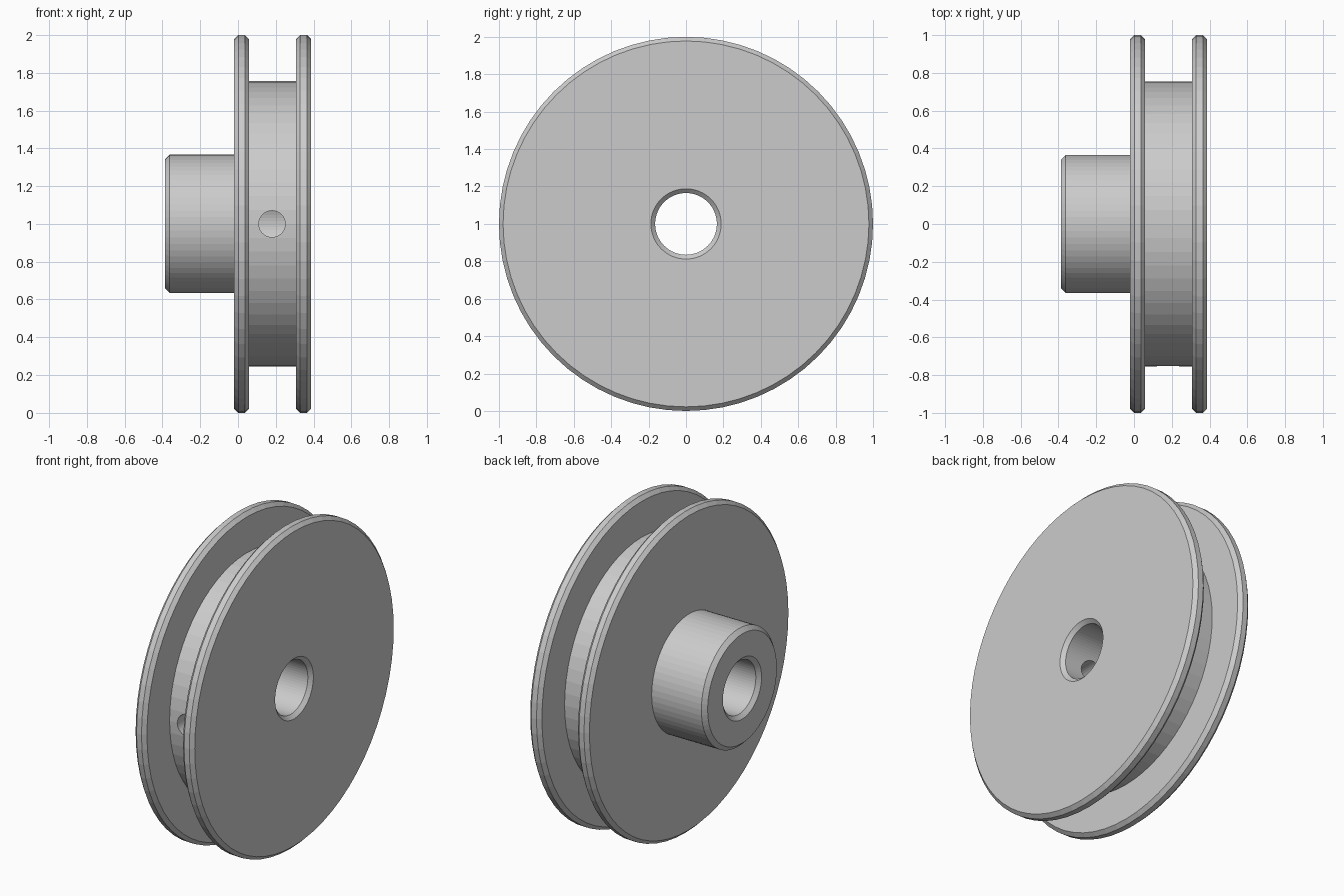
import bpy, bmesh
from math import cos, sin, tau, radians
from mathutils import Matrix

if "Cube" in bpy.data.objects:
    bpy.data.objects.remove(bpy.data.objects["Cube"])

SEGMENTS = 64
AXIS_Z = 1.0
CH = 0.022  # edge chamfer


def flange(x0, x1, r=1.0):
    """Chamfered rim points of one disc, left to right."""
    return [(x0, r - CH), (x0 + CH, r), (x1 - CH, r), (x1, r - CH)]


# Closed half section (x, radius): hub, flange, groove, flange, bore
profile = [(-0.387, 0.19), (-0.387, 0.34), (-0.362, 0.366), (-0.02, 0.366)]
profile += flange(-0.02, 0.058)
profile += [(0.058, 0.755), (0.307, 0.755)]
profile += flange(0.307, 0.387)
profile += [(0.387, 0.188), (0.365, 0.165), (-0.365, 0.165)]

# Wheel: section revolved around the x axis
bm = bmesh.new()
rings = []
for i in range(SEGMENTS):
    a = tau * i / SEGMENTS
    rings.append([bm.verts.new((x, r * sin(a), AXIS_Z + r * cos(a))) for x, r in profile])
n = len(profile)
for i in range(SEGMENTS):
    r0, r1 = rings[i], rings[(i + 1) % SEGMENTS]
    for j in range(n):
        k = (j + 1) % n
        bm.faces.new((r0[j], r0[k], r1[k], r1[j]))
bmesh.ops.recalc_face_normals(bm, faces=bm.faces)
mesh = bpy.data.meshes.new("pulley_wheel")
bm.to_mesh(mesh)
bm.free()
wheel = bpy.data.objects.new("pulley_wheel", mesh)
bpy.context.collection.objects.link(wheel)

# Pin hole: from the front of the groove into the bore only
bpy.ops.mesh.primitive_cylinder_add(vertices=32, radius=0.07, depth=0.9,
                                    location=(0.18, -0.45, AXIS_Z),
                                    rotation=(radians(90), 0, 0))
cutter = bpy.context.object
cutter.name = "pin_hole_cutter"
cutter.hide_render = True

mod = wheel.modifiers.new("pin_hole", 'BOOLEAN')
mod.operation = 'DIFFERENCE'
mod.solver = 'EXACT'
mod.object = cutter
bpy.context.view_layer.objects.active = wheel
bpy.ops.object.modifier_apply(modifier=mod.name)
bpy.data.objects.remove(cutter)
